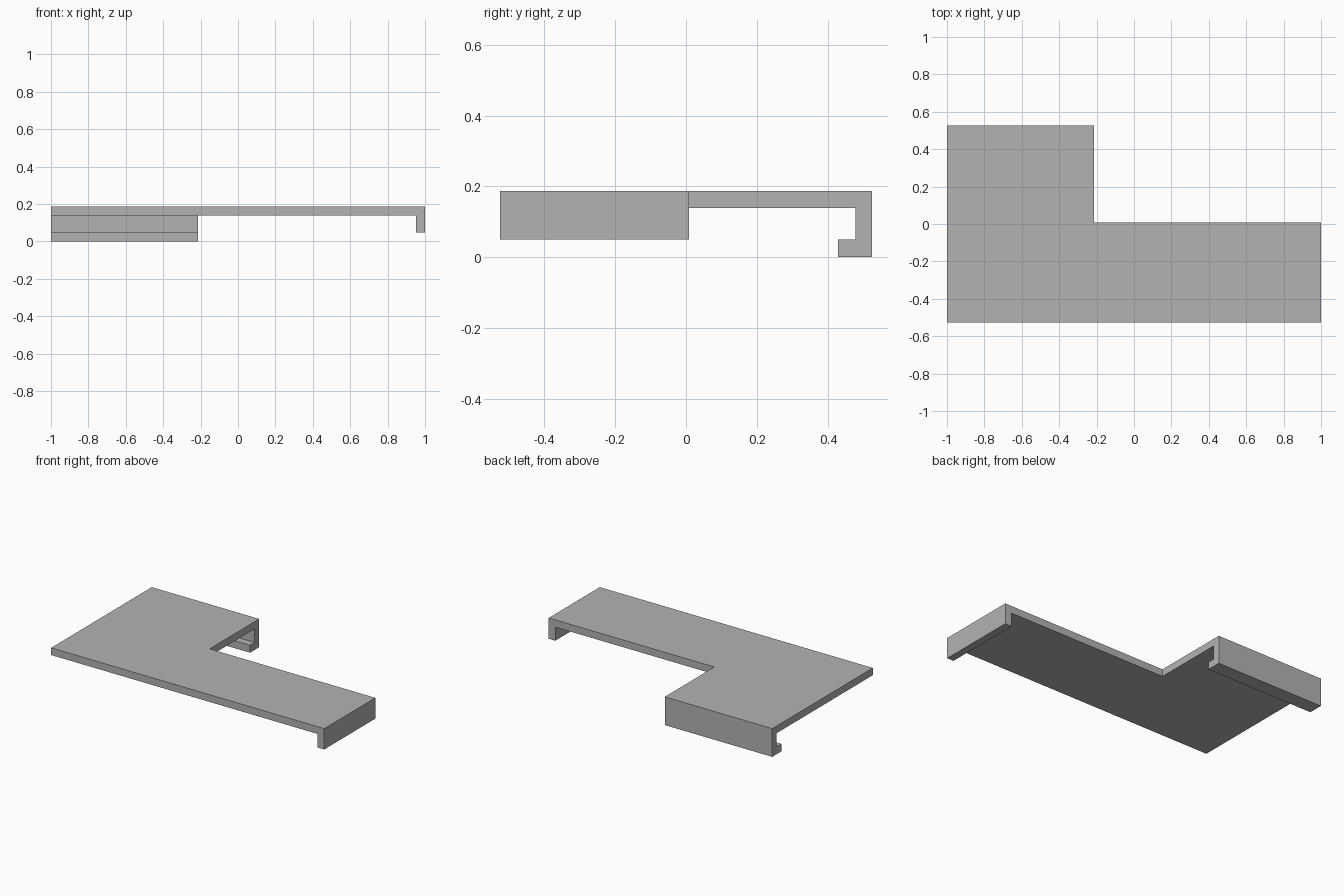
import bpy
import bmesh
from mathutils import Vector

cube = bpy.data.objects.get("Cube")
if cube:
    bpy.data.objects.remove(cube, do_unlink=True)

# Main dimensions
HALF_X, HALF_Y, TOP = 1.0, 0.526, 0.187
UNDERSIDE, LIP_TOP = 0.139, 0.049
STEP_X, STEP_Y = -0.213, 0.008

grey = bpy.data.materials.new("neutral_grey")
grey.use_nodes = True
colour = (0.45, 0.45, 0.45, 1)
grey.diffuse_color = colour
grey.node_tree.nodes["Principled BSDF"].inputs["Base Color"].default_value = colour


def prism(name, points, offset):
    """Closed prism from a flat profile pushed along an offset."""
    bm = bmesh.new()
    face = bm.faces.new([bm.verts.new(p) for p in points])
    pushed = bmesh.ops.extrude_face_region(bm, geom=[face])["geom"]
    moved = [v for v in pushed if isinstance(v, bmesh.types.BMVert)]
    bmesh.ops.translate(bm, verts=moved, vec=Vector(offset))
    bmesh.ops.recalc_face_normals(bm, faces=bm.faces)
    mesh = bpy.data.meshes.new(name)
    bm.to_mesh(mesh)
    bm.free()
    mesh.materials.append(grey)
    obj = bpy.data.objects.new(name, mesh)
    bpy.context.collection.objects.link(obj)
    return obj


# L-shaped slab with full-height sides
outline = [(-HALF_X, -HALF_Y), (HALF_X, -HALF_Y), (HALF_X, STEP_Y),
           (STEP_X, STEP_Y), (STEP_X, HALF_Y), (-HALF_X, HALF_Y)]
panel = prism("hooked_panel", [(x, y, 0) for x, y in outline], (0, 0, TOP))

# Hollow below the plate, leaving the end flange and the rear hook with its lip
hollow = [(-0.7, -0.1), (0.43, -0.1), (0.43, LIP_TOP),
          (0.479, LIP_TOP), (0.479, UNDERSIDE), (-0.7, UNDERSIDE)]
hollow_cutter = prism("hollow_cutter", [(-1.2, y, z) for y, z in hollow], (2.152, 0, 0))

# Trim that shortens the end flange
trim = [(0.8, -0.7), (1.2, -0.7), (1.2, 0.2), (0.8, 0.2)]
flange_cutter = prism("flange_cutter", [(x, y, -0.1) for x, y in trim], (0, 0, 0.1 + LIP_TOP))

for cutter in (hollow_cutter, flange_cutter):
    cutter.hide_render = True
    cut = panel.modifiers.new(cutter.name, "BOOLEAN")
    cut.operation = "DIFFERENCE"
    cut.solver = "EXACT"
    cut.object = cutter

# Bake the cuts and discard the cutters
graph = bpy.context.evaluated_depsgraph_get()
result = bpy.data.meshes.new_from_object(panel.evaluated_get(graph))
panel.modifiers.clear()
panel.data = result
for cutter in (hollow_cutter, flange_cutter):
    bpy.data.objects.remove(cutter, do_unlink=True)
